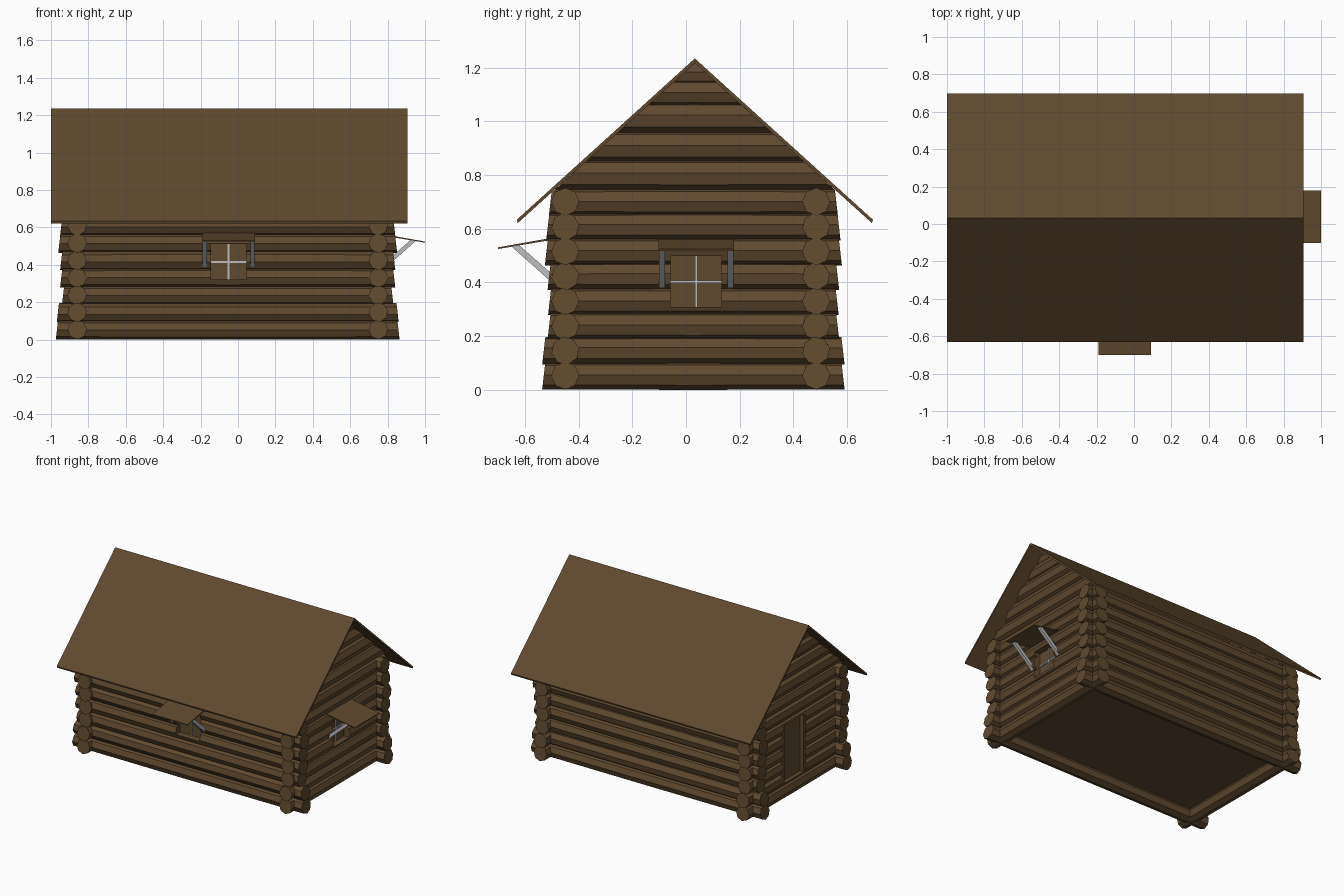
import bpy, bmesh, math
from mathutils import Vector

if "Cube" in bpy.data.objects:
    bpy.data.objects.remove(bpy.data.objects["Cube"])


def material(name, col):
    m = bpy.data.materials.new(name)
    m.diffuse_color = (*col, 1)
    m.use_nodes = True
    m.node_tree.nodes["Principled BSDF"].inputs["Base Color"].default_value = m.diffuse_color
    return m


WOOD = material("brown_wood", (0.118, 0.068, 0.0285))
METAL = material("light_grey", (0.50, 0.51, 0.52))

# Layout: wall centre lines, ridge and roof slope
XL, XR, YF, YB = -0.86, 0.75, -0.45, 0.485
YM, RIDGE, SLOPE = 0.033, 1.235, 0.918
STEP, R = 0.0925, 0.052


def finish(bm, name, mat):
    bmesh.ops.recalc_face_normals(bm, faces=bm.faces)
    me = bpy.data.meshes.new(name)
    bm.to_mesh(me)
    bm.free()
    me.materials.append(mat)
    ob = bpy.data.objects.new(name, me)
    bpy.context.collection.objects.link(ob)
    return ob


def add_log(bm, axis, a, b, other, z, r=R, flare=0.006, turn=22.5):
    """Eight-sided log along x or y, slightly thicker in the middle, ends cut at a slant."""
    rings = []
    for t in (a, (a + b) / 2, b):
        mid = t not in (a, b)
        rr = r * (1.03 if mid else 1.0)
        ring = []
        for i in range(8):
            ang = math.radians(turn + 45 * i)
            u, v = math.cos(ang) * rr, math.sin(ang) * rr
            s = 0 if mid else (-1 if t == a else 1)
            p = t - s * flare * v / rr
            co = (p, other + u, z + v) if axis == 'x' else (other + u, p, z + v)
            ring.append(bm.verts.new(co))
        rings.append(ring)
    for q, w in zip(rings, rings[1:]):
        for i in range(8):
            j = (i + 1) % 8
            bm.faces.new((q[i], q[j], w[j], w[i]))
    bm.faces.new(rings[0])
    bm.faces.new(rings[-1])


def trim_to_roof(bm):
    """Cut away whatever rises above the underside of the roof."""
    for s in (-1, 1):
        res = bmesh.ops.bisect_plane(
            bm, geom=bm.verts[:] + bm.edges[:] + bm.faces[:],
            plane_co=Vector((0, YM, RIDGE - 0.011)),
            plane_no=Vector((0, s * SLOPE, 1)), clear_outer=True)
        cut = [e for e in res["geom_cut"] if isinstance(e, bmesh.types.BMEdge)]
        bmesh.ops.holes_fill(bm, edges=cut, sides=0)


def prism(name, mat, pts, axis, a, b):
    """Extrude a closed profile along x (points are y,z) or y (points are x,z)."""
    bm = bmesh.new()
    place = lambda p, t: (t, p[0], p[1]) if axis == 'x' else (p[0], t, p[1])
    lo = [bm.verts.new(place(p, a)) for p in pts]
    hi = [bm.verts.new(place(p, b)) for p in pts]
    bm.faces.new(lo)
    bm.faces.new(hi)
    n = len(pts)
    for i in range(n):
        j = (i + 1) % n
        bm.faces.new((lo[i], lo[j], hi[j], hi[i]))
    return finish(bm, name, mat)


def box(name, mat, x0, x1, y0, y1, z0, z1):
    return prism(name, mat, [(y0, z0), (y1, z0), (y1, z1), (y0, z1)], 'x', x0, x1)


def cut_opening(wall, *dims):
    """Cut a box-shaped opening out of a log wall."""
    helper = box(wall.name + "_cutter", WOOD, *dims)
    helper.hide_render = True
    mod = wall.modifiers.new("opening", 'BOOLEAN')
    mod.operation, mod.solver, mod.use_self = 'DIFFERENCE', 'EXACT', True
    mod.object = helper
    bpy.context.view_layer.update()
    deps = bpy.context.evaluated_depsgraph_get()
    me = bpy.data.meshes.new_from_object(wall.evaluated_get(deps))
    wall.modifiers.clear()
    wall.data = me
    bpy.data.objects.remove(helper)


# Log walls: overhang past the corners and rotation vary by course
over = [0.108, 0.103, 0.075, 0.085, 0.085, 0.095, 0.085, 0.08]
over_y = [0.08, 0.08, 0.06, 0.058, 0.06, 0.07, 0.065, 0.055]
turns = [2, 12, 4, 0, 10, 3, 8, 0]
walls = {n: bmesh.new() for n in ("front", "back", "left", "right")}
for i in range(8):
    z = 0.0535 + STEP * i
    ox, y0, y1 = over[i], YF - over_y[i], YB + over_y[i] + 0.02
    k = {"turn": turns[i]}
    add_log(walls["front"], 'x', XL - ox, XR + ox, YF, z, **k)
    add_log(walls["back"], 'x', XL - ox, XR + ox, YB, z, **k)
    add_log(walls["right"], 'y', y0, y1, XR, z, **k)
    add_log(walls["left"], 'y', y0, y1, XL, z, **k)
for n, bm in walls.items():
    trim_to_roof(bm)
    walls[n] = finish(bm, n + "_log_wall", WOOD)

# Gable logs, trimmed along the underside of the roof
for n, x in (("left", XL), ("right", XR)):
    bm = bmesh.new()
    for z, r, t in ((0.80, 0.058, 8), (0.907, 0.058, 3), (1.013, 0.058, 10),
                    (1.108, 0.052, 0), (1.18, 0.045, 6)):
        add_log(bm, 'y', YM - 0.6, YM + 0.6, x, z, r, 0, t)
    trim_to_roof(bm)
    finish(bm, n + "_gable_logs", WOOD)

# Roof: one thin folded sheet
T, W = 0.018, 0.664
E = RIDGE - W * SLOPE
prism("roof", WOOD, [(YM - W, E + 0.008), (YM, RIDGE), (YM + W, E + 0.008),
                     (YM + W - 0.004, E - 0.004), (YM, RIDGE - T),
                     (YM - W + 0.004, E - 0.004)], 'x', -1.0, 0.905)

# Floor
box("floor", WOOD, XL, XR, YF, YB, 0.075, 0.085)

# Recessed door and its posts in the left wall
D0, D1, DZ0, DZ1 = -0.065, 0.195, 0.125, 0.54
cut_opening(walls["left"], XL - 0.2, XL + 0.2, D0, D1, DZ0, DZ1)
box("door", WOOD, XL - 0.015, XL + 0.015, D0, D1, DZ0, DZ1)
for k, y in enumerate((D0, D1 - 0.02)):
    box("door_post_%d" % k, WOOD, XL - 0.045, XL + 0.03, y, y + 0.02, DZ0, DZ1)


def window(name, side, c, zc, za):
    """Recessed window panel with cross bars, sloping awning and two struts."""
    s = -1 if side == 'front' else 1
    wall = YF if side == 'front' else XR
    axis = 'x' if side == 'front' else 'y'
    face = wall
    end = wall + s * 0.25
    h = 0.095
    lo, hi = wall - 0.2, wall + 0.2
    if side == 'front':
        cut_opening(walls[side], c - h, c + h, lo, hi, zc - h, zc + h)
    else:
        cut_opening(walls[side], lo, hi, c - h, c + h, zc - h, zc + h)

    def part(label, mat, pts, a, b):
        prism(name + label, mat, pts, axis, a, b)

    def rect(d0, d1, z0, z1):
        return [(d0, z0), (d1, z0), (d1, z1), (d0, z1)]

    part("_panel", WOOD, rect(wall - s * 0.015, face, zc - h, zc + h), c - h, c + h)
    f = face + s * 0.008
    part("_bar_vertical", METAL, rect(face, f, zc - h, zc + h), c - 0.005, c + 0.005)
    part("_bar_horizontal", METAL, rect(face, f, zc - 0.005, zc + 0.005), c - h, c + h)
    # Awning sheet
    w0 = wall + s * 0.03
    part("_awning", WOOD, [(w0, za + 0.037), (end, za), (end, za + 0.006), (w0, za + 0.045)],
         c - 0.14, c + 0.14)
    # Struts
    d = wall + s * 0.035
    for k, o in enumerate((-0.128, 0.128)):
        part("_strut_%d" % k, METAL,
             [(d, za - 0.138), (wall + s * 0.20, za + 0.009),
              (wall + s * 0.172, za + 0.014), (d, za - 0.106)],
             c + o - 0.011, c + o + 0.011)


window("front_window", 'front', -0.05, 0.415, 0.525)
window("right_window", 'right', 0.038, 0.403, 0.518)
